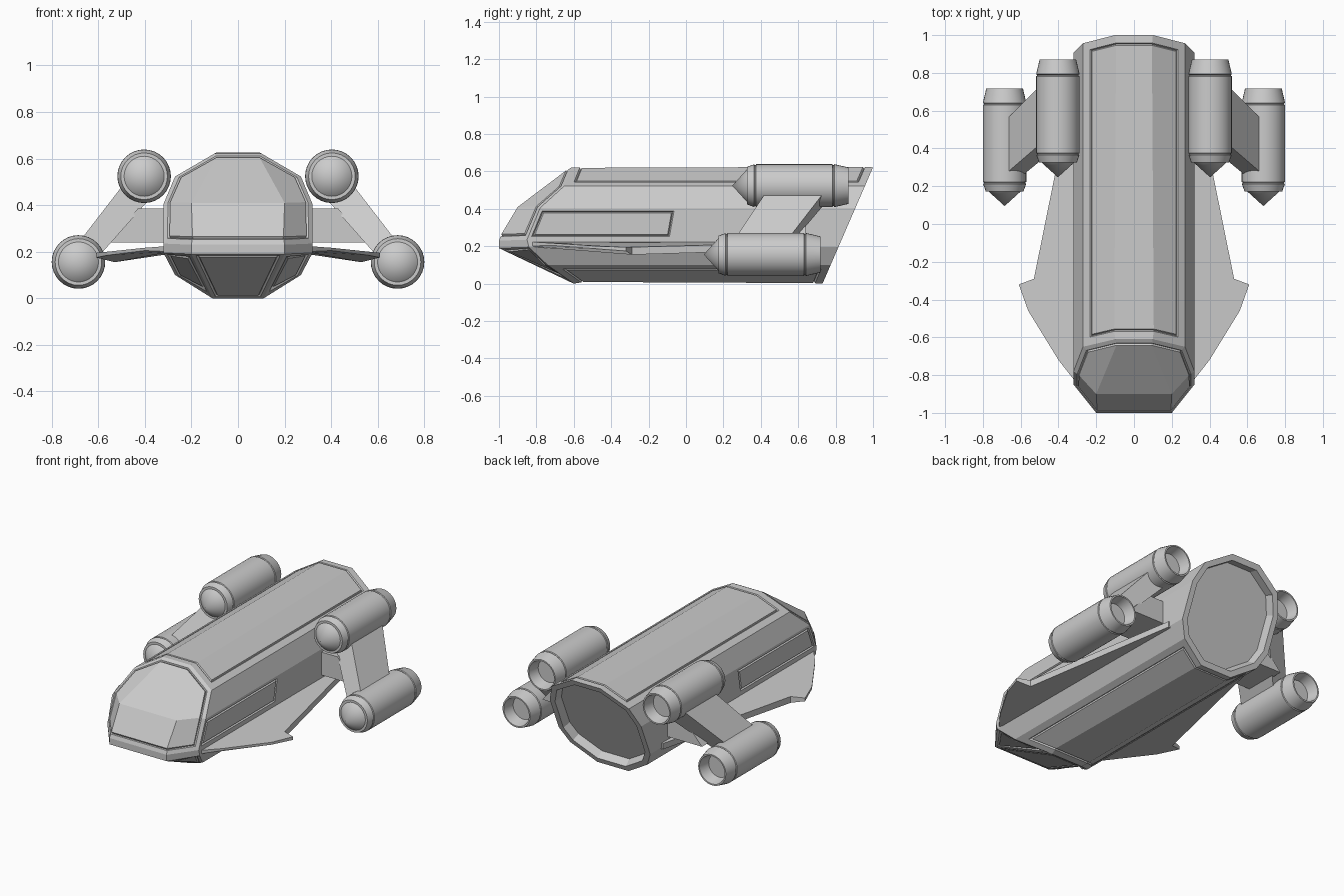
import bpy, bmesh, math

if "Cube" in bpy.data.objects:
    bpy.data.objects.remove(bpy.data.objects["Cube"])

grey = bpy.data.materials.new("hull grey")
grey.diffuse_color = (0.6, 0.6, 0.6, 1)
grey.use_nodes = True
grey.node_tree.nodes["Principled BSDF"].inputs["Base Color"].default_value = grey.diffuse_color


def finish(name, bm, mirror=False, smooth=False):
    bmesh.ops.recalc_face_normals(bm, faces=bm.faces[:])
    mesh = bpy.data.meshes.new(name)
    bm.to_mesh(mesh)
    bm.free()
    mesh.materials.append(grey)
    ob = bpy.data.objects.new(name, mesh)
    bpy.context.collection.objects.link(ob)
    if mirror:
        ob.modifiers.new("mirror", "MIRROR").use_mirror_merge = False
    if smooth:
        bpy.ops.object.select_all(action="DESELECT")
        ob.select_set(True)
        bpy.context.view_layer.objects.active = ob
        bpy.ops.object.shade_smooth_by_angle(angle=math.radians(30))
    return ob


def prism(name, a, b):
    """Closed solid between two matching outlines, mirrored to both sides."""
    bm = bmesh.new()
    va = [bm.verts.new(p) for p in a]
    vb = [bm.verts.new(p) for p in b]
    bm.faces.new(va)
    bm.faces.new(vb[::-1])
    for i in range(len(a)):
        j = (i + 1) % len(a)
        bm.faces.new((va[j], va[i], vb[i], vb[j]))
    return finish(name, bm, mirror=True)


# --- hull: half section (x, z, front y), from the roof edge to the floor edge
section = [(0.10, 0.622, -0.61), (0.27, 0.523, -0.65), (0.32, 0.405, -0.78),
           (0.32, 0.235, -0.85), (0.32, 0.195, -0.84), (0.27, 0.10, -0.74),
           (0.11, 0.0, -0.60)]
nose = [(0.2, -0.9, 0.41), (0.2, -1.0, 0.23), (0.2, -1.0, 0.19)]
bm = bmesh.new()
F, R, N, M = {}, {}, {}, {}
for s in (1, -1):
    F[s] = [bm.verts.new((s * x, y, z)) for x, z, y in section]
    R[s] = [bm.verts.new((s * x, 0.73 + 0.27 * z / 0.622, z)) for x, z, y in section]
    N[s] = [bm.verts.new((s * x, y, z)) for x, y, z in nose]
    M[s] = [bm.verts.new((s * 0.32, y, z)) for y, z in ((-0.045, 0.405), (-0.075, 0.235))]

roof, floor, canopy, singles = [], [], [], []
new = bm.faces.new
a, b = 1, -1
roof.append(new((F[a][0], R[a][0], R[b][0], F[b][0])))
floor.append(new((F[a][6], F[b][6], R[b][6], R[a][6])))
canopy += [new((F[a][0], F[b][0], N[b][0], N[a][0])),
           new((N[a][0], N[b][0], N[b][1], N[a][1]))]
new((N[a][1], N[b][1], N[b][2], N[a][2]))
singles.append(new((N[a][2], N[b][2], F[b][6], F[a][6])))
for s in (1, -1):
    f, r, n, m = F[s], R[s], N[s], M[s]
    roof.append(new((f[0], f[1], r[1], r[0])))
    new((f[1], f[2], m[0], r[2], r[1]))
    window = new((f[2], f[3], m[1], m[0]))
    new((m[0], m[1], r[3], r[2]))
    new((f[3], f[4], r[4], r[3], m[1]))
    new((f[4], f[5], r[5], r[4]))
    floor.append(new((f[5], f[6], r[6], r[5])))
    canopy += [new((f[0], n[0], f[2], f[1])), new((f[2], n[0], n[1], f[3]))]
    new((f[3], n[1], n[2], f[4]))
    singles.append(new((f[4], n[2], f[6], f[5])))
    roof_side = window
    singles.append(window)
back = new(R[1] + R[-1][::-1])
bmesh.ops.recalc_face_normals(bm, faces=bm.faces[:])


def inset(faces, thickness, depth=0.0):
    bmesh.ops.inset_region(bm, faces=faces, thickness=thickness, depth=depth,
                           use_boundary=True, use_even_offset=True)


def groove(faces, margin):
    """Panel outlined by a narrow V groove."""
    inset(faces, margin)
    inset(faces, 0.006, -0.009)
    inset(faces, 0.006, 0.009)


groove(roof, 0.042)
groove(floor, 0.04)
groove(canopy, 0.024)
for face in singles:
    groove([face], 0.016)
# recessed rear opening
inset([back], 0.035)
inset([back], 0.012, -0.05)
finish("hull", bm)

# --- wings: (x, y, top z, bottom z)
wing = [(0.29, -0.86, 0.225, 0.20), (0.40, -0.72, 0.217, 0.205),
        (0.56, -0.46, 0.20, 0.185), (0.61, -0.32, 0.195, 0.175),
        (0.53, -0.29, 0.195, 0.155), (0.33, 0.70, 0.222, 0.185),
        (0.29, 0.70, 0.225, 0.185)]
prism("wing", [(x, y, t) for x, y, t, _ in wing], [(x, y, u) for x, y, _, u in wing])

# --- struts joining the upper and lower engines, swept forward going down
prism("engine_strut",
      [(0.46, 0.77, 0.53), (0.68, 0.55, 0.245), (0.58, 0.55, 0.20), (0.35, 0.77, 0.46)],
      [(0.46, 0.455, 0.53), (0.68, 0.265, 0.245), (0.58, 0.265, 0.20), (0.35, 0.455, 0.46)])
# --- bracket joining the strut to the hull
bracket = [(0.29, 0.24), (0.56, 0.24), (0.43, 0.385), (0.29, 0.385)]
prism("strut_bracket", [(x, 0.64, z) for x, z in bracket],
      [(x, 0.38, z) for x, z in bracket])

# --- engines: turned profile (radius, y), hollow exhaust to pointed front cap
profile = [(0.0, 0.80), (0.072, 0.80), (0.088, 0.87), (0.097, 0.87), (0.115, 0.793),
           (0.110, 0.79), (0.110, 0.785), (0.115, 0.782), (0.115, 0.375),
           (0.110, 0.372), (0.110, 0.367), (0.114, 0.364), (0.100, 0.325),
           (0.086, 0.325), (0.0, 0.247)]


def engine(name, cx, cz, dy, sides=32):
    bm = bmesh.new()
    rings = []
    for r, y in profile:
        count = sides if r else 1
        rings.append([bm.verts.new((cx + r * math.cos(2 * math.pi * i / sides), y + dy,
                                    cz + r * math.sin(2 * math.pi * i / sides)))
                      for i in range(count)])
    for p, q in zip(rings, rings[1:]):
        for i in range(sides):
            j = (i + 1) % sides
            quad = [p[i % len(p)], p[j % len(p)], q[j % len(q)], q[i % len(q)]]
            bm.faces.new(list(dict.fromkeys(quad)))
    finish(name, bm, mirror=True, smooth=True)


engine("upper_engine", 0.403, 0.524, 0.0)
engine("lower_engine", 0.685, 0.156, -0.152)
